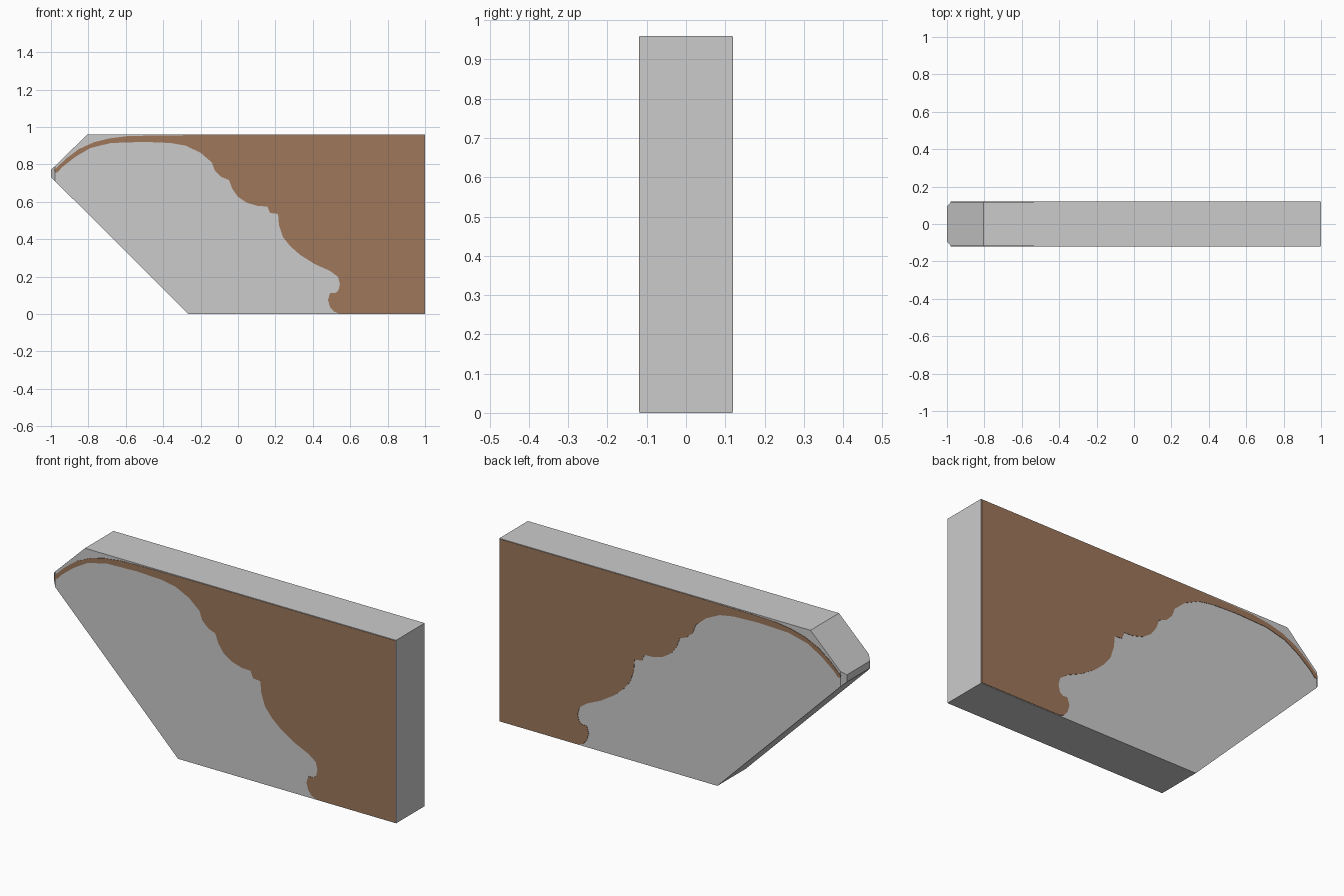
import bpy, bmesh


def material(name, rgb):
    m = bpy.data.materials.new(name)
    m.diffuse_color = (*rgb, 1)
    return m


grey = material("grey", (0.6, 0.6, 0.6))
brown = material("wood brown", (0.342, 0.184, 0.105))


def finish(bm, name, mat):
    bmesh.ops.recalc_face_normals(bm, faces=bm.faces)
    me = bpy.data.meshes.new(name)
    bm.to_mesh(me)
    bm.free()
    me.materials.append(mat)
    ob = bpy.data.objects.new(name, me)
    bpy.context.collection.objects.link(ob)
    return ob


def slab(profile, half):
    """Extrude an (x, z) outline from y = -half to y = half."""
    bm = bmesh.new()
    face = bm.faces.new([bm.verts.new((x, -half, z)) for x, z in profile])
    ext = bmesh.ops.extrude_face_region(bm, geom=[face])
    moved = [g for g in ext["geom"] if isinstance(g, bmesh.types.BMVert)]
    bmesh.ops.translate(bm, verts=moved, vec=(0, 2 * half, 0))
    return bm


# Grey backing block, with the vertical corners of its nose chamfered
bm = slab([(-1, 0.732), (-1, 0.77), (-0.805, 0.96), (1, 0.96), (1, 0), (-0.265, 0)], 0.118)
nose = [e for e in bm.edges
        if all(v.co.x < -0.99 for v in e.verts)
        and abs(e.verts[0].co.y - e.verts[1].co.y) < 0.01]
bmesh.ops.bevel(bm, geom=nose, offset=0.022, segments=1, affect='EDGES')
finish(bm, "backing_block", grey)

# Brown scrolled bracket, standing slightly proud of both block faces
lower = [(-0.979, 0.757), (-0.965, 0.757), (-0.94, 0.785), (-0.87, 0.84), (-0.79, 0.887),
         (-0.68, 0.914), (-0.5, 0.92), (-0.36, 0.914), (-0.28, 0.9), (-0.2, 0.862),
         (-0.14, 0.81), (-0.123, 0.765), (-0.09, 0.733), (-0.048, 0.716), (-0.03, 0.668),
         (0.0, 0.626), (0.048, 0.594), (0.107, 0.577), (0.157, 0.575), (0.171, 0.54),
         (0.214, 0.535), (0.219, 0.476), (0.24, 0.412), (0.278, 0.364), (0.332, 0.316),
         (0.41, 0.267), (0.492, 0.23), (0.535, 0.198), (0.545, 0.16), (0.537, 0.125),
         (0.52, 0.112), (0.492, 0.112), (0.481, 0.075), (0.492, 0.037), (0.513, 0.013),
         (0.54, 0.003)]
upper = [(0.997, 0.003), (0.997, 0.957), (-0.12, 0.957), (-0.47, 0.954), (-0.6, 0.95),
         (-0.69, 0.938), (-0.77, 0.918), (-0.85, 0.882), (-0.92, 0.83), (-0.98, 0.772)]
finish(slab(lower + upper, 0.12), "scroll_bracket", brown)
